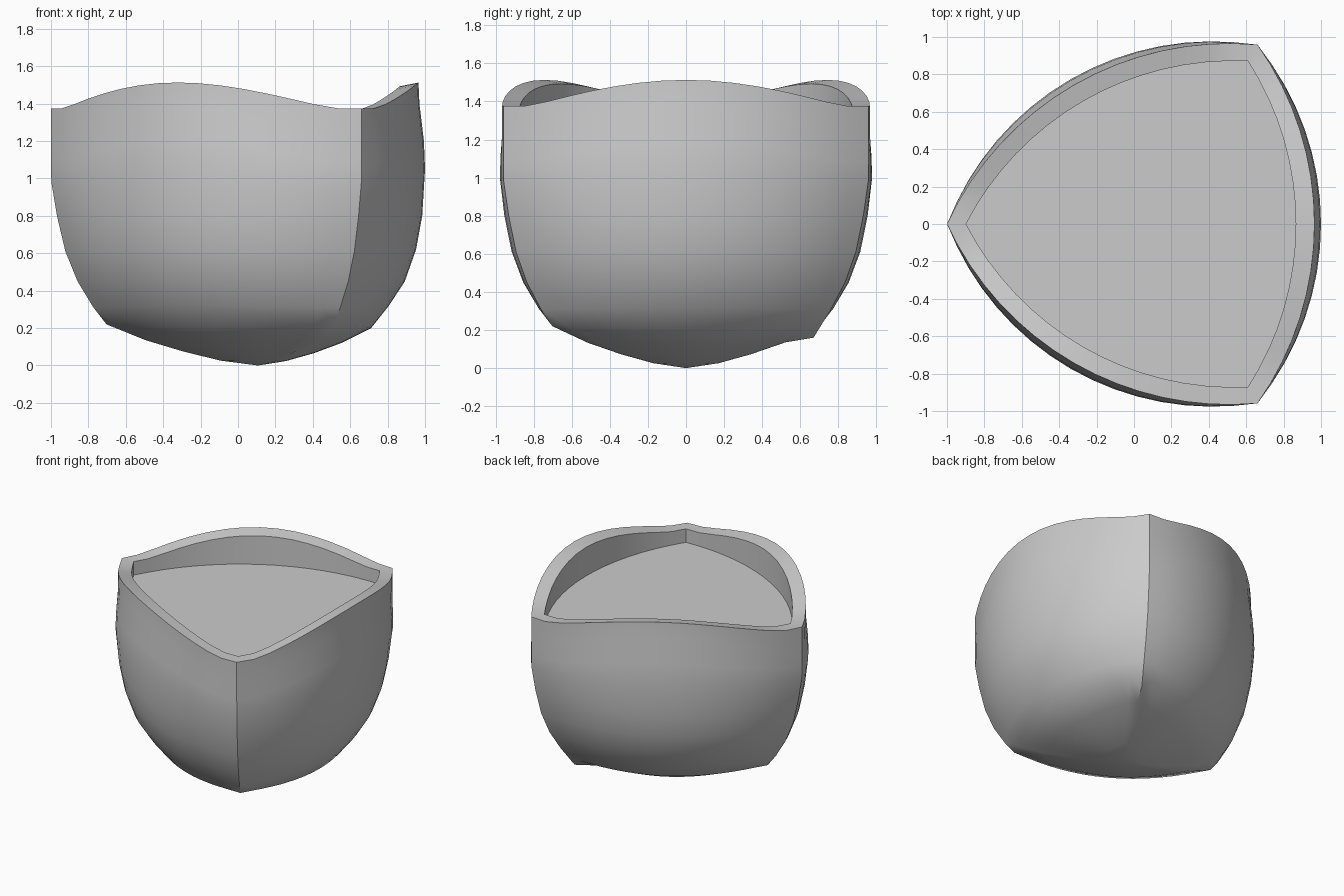
import bpy, bmesh
from math import sin, cos, pi, sqrt, asin, radians
from mathutils import Vector

if "Cube" in bpy.data.objects:
    bpy.data.objects.remove(bpy.data.objects["Cube"])

CX = 0.107          # axis of the three-fold shape
N = 16              # segments per side
FACE_ANGLES = (0, 2 * pi / 3, 4 * pi / 3)

# Each level: corner radius, corner z, mid-face radius, mid-face z
INNER = [(1.005, 1.27, 0.758, 1.27),
         (1.005, 1.375, 0.758, 1.493)]
OUTER = [(1.107, 1.375, 0.858, 1.513),
         (1.107, 1.21, 0.863, 1.40),
         (1.107, 1.08, 0.887, 1.20),
         (1.105, 0.98, 0.893, 1.05),
         (1.075, 0.80, 0.878, 0.80),
         (1.030, 0.61, 0.845, 0.62),
         (0.965, 0.45, 0.785, 0.45),
         (0.880, 0.31, 0.700, 0.32),
         (0.810, 0.22, 0.605, 0.20),
         (0.600, 0.135, 0.450, 0.122),
         (0.400, 0.075, 0.300, 0.066),
         (0.200, 0.026, 0.150, 0.024)]


def ring(bm, rc, zc, rm, zm):
    """Closed ring of three bulging arcs meeting at sharp corners."""
    half, sag = rc * sin(pi / 3), rm - rc / 2
    radius = (half * half + sag * sag) / (2 * sag)
    span = asin(half / radius)
    verts = []
    for a in FACE_ANGLES:
        for i in range(N):
            t = span * (2 * i / N - 1)
            side = radius * sin(t)
            out = rm - radius * (1 - cos(t))
            u = min(1, abs(side / half) / 0.86)
            z = zc + (zm - zc) * cos(u * pi / 2)
            verts.append(bm.verts.new((CX + out * cos(a) - side * sin(a),
                                       out * sin(a) + side * cos(a), z)))
    return verts


def bridge(bm, upper, lower):
    n = len(upper)
    for i in range(n):
        j = (i + 1) % n
        bm.faces.new((upper[i], lower[i], lower[j], upper[j]))


bm = bmesh.new()
rings = [ring(bm, *lv) for lv in INNER + OUTER]

# sagging foot on the back right corner
foot = rings[len(INNER) + 8][N]
foot.co = Vector((0.49, 0.67, 0.16))

# walls, rim and underside
for a, b in zip(rings, rings[1:]):
    bridge(bm, a, b)

# recessed flat top surface
bm.faces.new(rings[0])

# pointed underside
tip = bm.verts.new((CX, 0, 0))
last = rings[-1]
for i in range(len(last)):
    bm.faces.new((last[i], tip, last[(i + 1) % len(last)]))

bmesh.ops.recalc_face_normals(bm, faces=bm.faces)
mesh = bpy.data.meshes.new("three_sided_bowl")
bm.to_mesh(mesh)
bm.free()
bowl = bpy.data.objects.new("three_sided_bowl", mesh)
bpy.context.collection.objects.link(bowl)

bpy.context.view_layer.objects.active = bowl
bowl.select_set(True)
bpy.ops.object.shade_smooth_by_angle(angle=radians(40))
